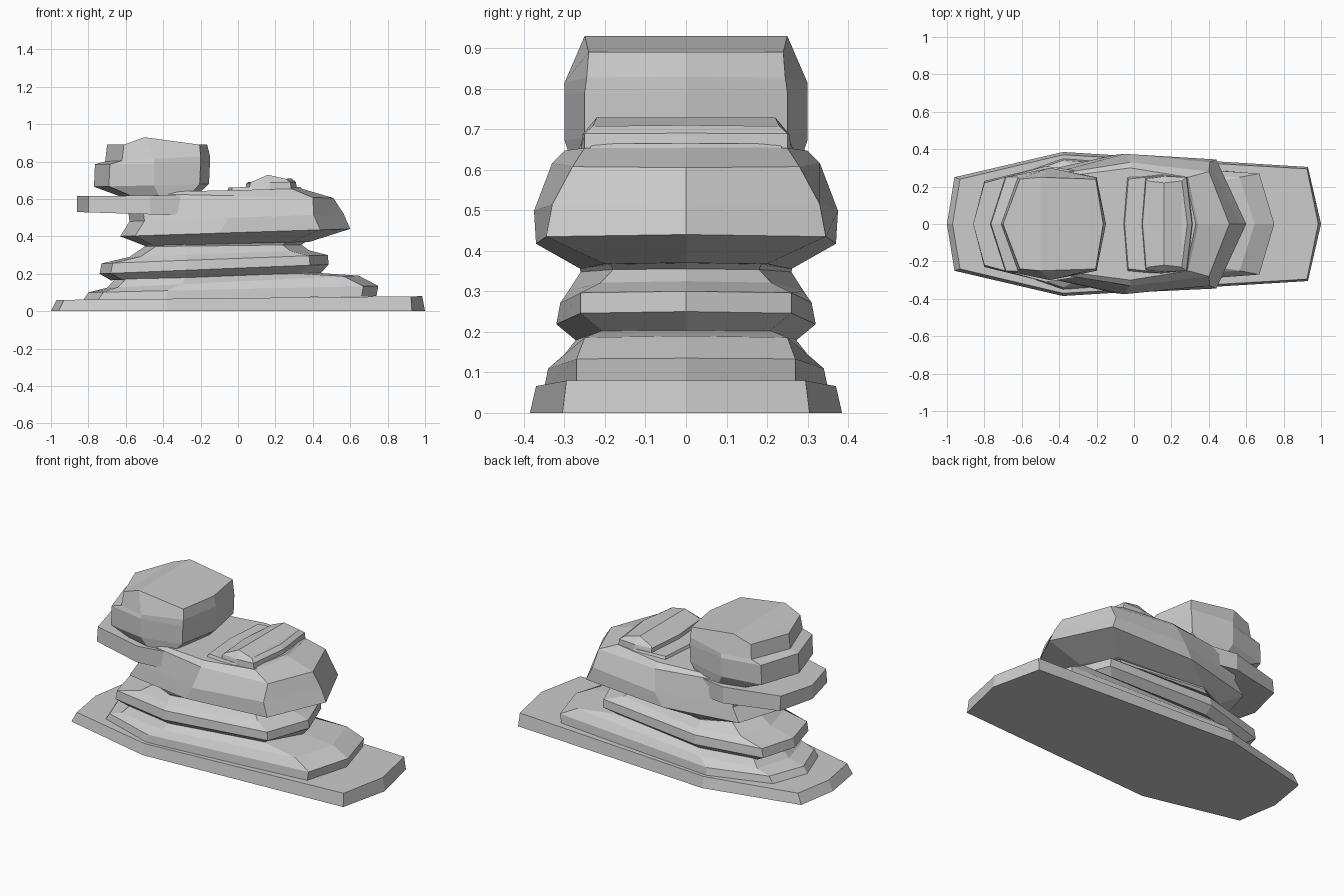
import bpy, bmesh


def ring(xl, zl, xr, zr, xm, wl, wm, wr, dl, dr, bump=0.0):
    """Eight-sided outline, pointed at both ends, tilted from zl to zr."""
    def p(x, y, b=0.0):
        return (x, y, zl + (zr - zl) * (x - xl) / (xr - xl) + b)
    return [p(xl, 0), p(xl + dl, -wl), p(xm, -wm, bump), p(xr - dr, -wr),
            p(xr, 0), p(xr - dr, wr), p(xm, wm, bump), p(xl + dl, wl)]


def loft(name, rings):
    """Skin a stack of outlines and cap both ends."""
    bm = bmesh.new()
    rows = [[bm.verts.new(c) for c in ring(*r)] for r in rings]
    for a, b in zip(rows, rows[1:]):
        for i in range(8):
            j = (i + 1) % 8
            bm.faces.new((a[i], a[j], b[j], b[i]))
    for row in (rows[0], rows[-1]):
        for f in ((0, 1, 7), (1, 2, 6, 7), (2, 3, 5, 6), (3, 4, 5)):
            bm.faces.new([row[i] for i in f])
    bmesh.ops.recalc_face_normals(bm, faces=bm.faces)
    me = bpy.data.meshes.new(name)
    bm.to_mesh(me)
    bm.free()
    ob = bpy.data.objects.new(name, me)
    bpy.context.collection.objects.link(ob)
    return ob


# Flat ground slab
loft("base_slab", [
    (-1.0, 0, 1.0, 0, -.38, .25, .385, .305, .04, .07),
    (-.97, .06, .985, .08, -.38, .24, .37, .295, .04, .06),
])

# Low stepped tier on the slab
loft("lower_tier", [
    (-.83, .055, .74, .08, -.38, .22, .35, .27, .08, .08),
    (-.80, .10, .75, .135, -.38, .22, .34, .27, .08, .08),
    (-.70, .125, .645, .19, -.30, .22, .30, .25, .06, .08),
    (-.66, .17, .42, .205, -.28, .20, .27, .21, .06, .10),
])

# Pinched middle layer
loft("middle_layer", [
    (-.68, .165, .44, .20, -.28, .19, .27, .20, .06, .12),
    (-.74, .20, .485, .25, -.28, .22, .32, .26, .06, .10),
    (-.73, .255, .48, .30, -.28, .22, .31, .26, .06, .10),
    (-.58, .29, .38, .325, -.28, .21, .29, .21, .06, .10),
    (-.50, .345, .34, .355, -.28, .18, .26, .18, .06, .10),
    (-.50, .39, .40, .40, -.28, .18, .27, .20, .06, .10),
])

# Reclining body
loft("body", [
    (-.50, .35, .38, .37, -.28, .19, .26, .20, .05, .10),
    (-.63, .40, .60, .44, -.10, .27, .37, .345, .08, .16),
    (-.58, .48, .565, .52, -.05, .26, .375, .33, .08, .16),
    (-.60, .63, .51, .605, -.02, .25, .33, .28, .08, .11),
    (-.56, .635, .34, .655, -.02, .24, .30, .25, .08, .05),
])

# Muzzle jutting out at the left
loft("muzzle", [
    (-.86, .53, -.22, .51, -.47, .23, .31, .28, .06, .06),
    (-.86, .615, -.22, .62, -.47, .22, .31, .28, .06, .06),
])

# Blocky head with a ridge on top
loft("head", [
    (-.62, .61, -.22, .62, -.42, .24, .28, .26, .06, .04),
    (-.77, .665, -.155, .68, -.45, .25, .30, .25, .08, .05),
    (-.765, .785, -.15, .79, -.45, .25, .30, .25, .08, .05),
    (-.71, .80, -.15, .83, -.45, .25, .30, .245, .09, .05),
    (-.70, .89, -.165, .89, -.50, .24, .25, .24, .09, .04, .04),
])

# Raised plate and hump on the rear
loft("rear_plate", [
    (-.06, .63, .37, .63, .15, .26, .27, .25, .02, .05),
    (-.05, .662, .33, .665, .15, .24, .26, .23, .02, .05),
])
loft("rear_hump", [
    (.04, .65, .315, .65, .17, .25, .26, .25, .02, .03),
    (.045, .685, .31, .69, .17, .24, .255, .25, .02, .03),
    (.055, .69, .285, .71, .16, .23, .22, .23, .02, .03, .03),
])
